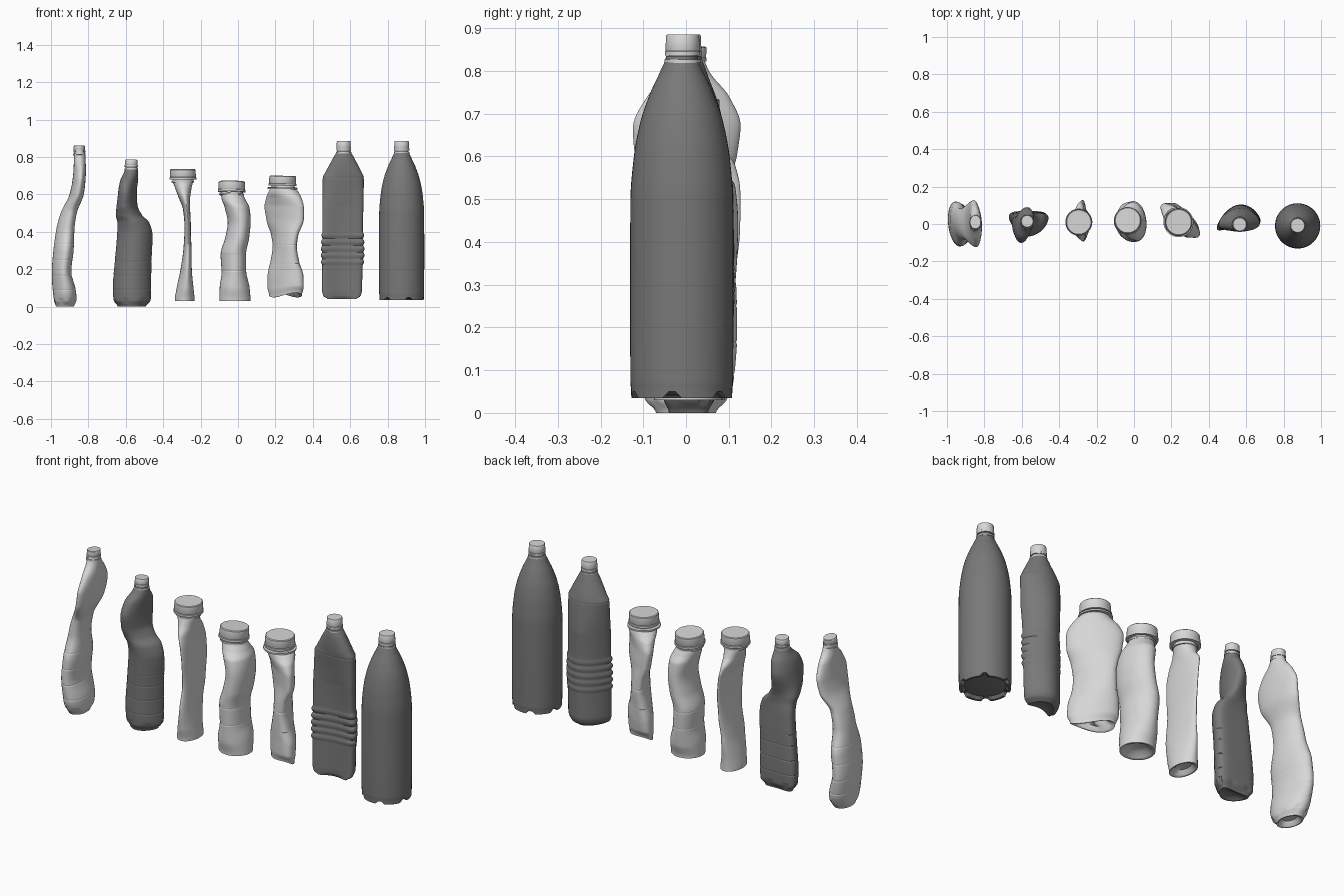
import bpy, bmesh, math
from mathutils import Matrix, Vector

SEG = 48


def material(name, v):
    m = bpy.data.materials.new(name)
    m.diffuse_color = (v, v, v, 1)
    return m


PALE = material("pale_plastic", 0.68)
DARK = material("dark_plastic", 0.19)


def finish(bm, name, mat):
    bmesh.ops.recalc_face_normals(bm, faces=bm.faces)
    me = bpy.data.meshes.new(name)
    bm.to_mesh(me)
    bm.free()
    me.materials.append(mat)
    ob = bpy.data.objects.new(name, me)
    bpy.context.collection.objects.link(ob)
    bpy.ops.object.select_all(action='DESELECT')
    ob.select_set(True)
    bpy.context.view_layer.objects.active = ob
    bpy.ops.object.shade_smooth_by_angle(angle=math.radians(35))
    return ob


def skin(bm, rings):
    """Bridge successive closed loops of points with quads."""
    loops = [[bm.verts.new(p) for p in r] for r in rings]
    for a, b in zip(loops, loops[1:]):
        for i in range(SEG):
            j = (i + 1) % SEG
            bm.faces.new((a[i], a[j], b[j], b[i]))
    return loops


def tangent(keys, i, c):
    """Monotone tangent, so the loft never overshoots its sections."""
    if i == 0 or i == len(keys) - 1:
        return 0
    p, k, n = keys[i - 1], keys[i], keys[i + 1]
    d0 = (k[c] - p[c]) / (k[0] - p[0])
    d1 = (n[c] - k[c]) / (n[0] - k[0])
    return 0 if d0 * d1 <= 0 else 2 * d0 * d1 / (d0 + d1)


def sample(keys, z):
    i = 0
    while i < len(keys) - 2 and z > keys[i + 1][0]:
        i += 1
    a, b = keys[i], keys[i + 1]
    h = b[0] - a[0]
    t = min(1, max(0, (z - a[0]) / h))
    out = []
    for c in range(1, 6):
        m0, m1 = tangent(keys, i, c) * h, tangent(keys, i + 1, c) * h
        out.append((2*t**3 - 3*t*t + 1) * a[c] + (t**3 - 2*t*t + t) * m0
                   + (3*t*t - 2*t**3) * b[c] + (t**3 - t*t) * m1)
    return out


def bottle(name, mat, keys, grooves=(), ribs=None, bend=0.0, feet=0.0, dents=False, arch=0.0,
           hollow=0.022):
    """Loft of sections: z, centre x, centre y, half x, half y, skew."""
    bm = bmesh.new()
    z0, z1 = keys[0][0], keys[-1][0]
    zs = {round(z0 + (z1 - z0) * k / 130, 4) for k in range(131)}
    for g in grooves:
        zs |= {round(g + d, 4) for d in (-0.005, 0, 0.005)}

    def ring(z, scale=1.0, lift=0.0):
        cx, cy, hx, hy, rho = sample(keys, z)
        s = scale
        s *= 0.982 if any(abs(z - g) < 0.0025 for g in grooves) else 1
        if ribs and ribs[0] < z < ribs[1]:
            s *= 0.975 + 0.07 * abs(math.sin(math.pi * ribs[2] * (z - ribs[0]) / (ribs[1] - ribs[0])))
        flex = bend * max(0, min(1, (z1 - z) / 0.3))
        pts = []
        for i in range(SEG):
            t = math.tau * i / SEG
            u, v = math.cos(t), math.sin(t + math.asin(rho))
            q = s * (0.95 if dents and z0 + 0.018 < z < z0 + 0.042 and i % 8 < 3 else 1)
            zz = z + lift + arch * v * v * max(0, 1 - (z - z0) / 0.12)
            if feet and scale > 0.85 and z < z0 + 0.001 and i % 8 < 6:
                zz -= feet
            pts.append((cx + hx * u * q, cy + hy * v * q + flex * (0.5 - u * u * q * q), zz))
        return pts

    # hollow underside, then the wall
    rings = [ring(z0, 0.12, hollow * 1.2), ring(z0, 0.55, hollow), ring(z0, 0.8, hollow * 0.2),
             ring(z0, 0.9)]
    loops = skin(bm, rings + [ring(z) for z in sorted(zs)])
    bm.faces.new(loops[0])
    bm.faces.new(loops[-1])
    return finish(bm, name, mat)


def cap(name, x, y, z0, z1, r, tilt=(0, 0), collar=0.0, oval=1.0):
    """Screw cap with a tamper ring and a collar on the neck below."""
    h = z1 - z0
    prof = [(r * 0.7, -0.03), (r * 0.78, -0.022)]
    if collar:
        prof += [(collar, -0.021), (collar, -0.013), (r * 0.8, -0.012)]
    prof += [(r * 0.8, -0.004), (r * 1.03, -0.004), (r * 1.03, h * 0.12), (r * 0.98, h * 0.15),
             (r, h * 0.2), (r * 0.97, h * 0.93), (r * 0.92, h)]
    bm = bmesh.new()
    rot = Matrix.Rotation(math.radians(tilt[0]), 3, 'X') @ Matrix.Rotation(math.radians(tilt[1]), 3, 'Y')
    rings = [[Vector((x, y, z0)) + rot @ Vector((q * math.cos(math.tau * i / SEG),
              oval * q * math.sin(math.tau * i / SEG), k)) for i in range(SEG)] for q, k in prof]
    loops = skin(bm, rings)
    bm.faces.new(loops[0])
    bm.faces.new(loops[-1])
    return finish(bm, name, PALE)


# tall pale bottle, crushed into a wave
bottle("tall_wavy_bottle", PALE, [
    (0.0, -0.925, 0, 0.048, 0.07, -0.1), (0.03, -0.924, 0, 0.06, 0.095, -0.1),
    (0.08, -0.928, 0, 0.062, 0.112, -0.15), (0.19, -0.943, 0, 0.052, 0.12, -0.22),
    (0.29, -0.934, 0, 0.054, 0.118, -0.22), (0.42, -0.922, 0.0, 0.048, 0.085, -0.25),
    (0.5, -0.905, 0, 0.043, 0.083, -0.25), (0.6, -0.863, 0.0, 0.038, 0.119, -0.2),
    (0.67, -0.851, 0.002, 0.035, 0.126, -0.2), (0.74, -0.846, 0.005, 0.033, 0.096, -0.15),
    (0.8, -0.846, 0.008, 0.03, 0.046, 0), (0.835, -0.848, 0.008, 0.028, 0.034, 0)],
    grooves=(0.09, 0.165, 0.25, 0.335), dents=True)
cap("tall_wavy_cap", -0.848, 0.008, 0.83, 0.86, 0.031, (-5, 0), 0.033, 1.25)

# dark twisted bottle
bottle("twisted_bottle", DARK, [
    (0.0, -0.568, 0.02, 0.075, 0.045, 0.0), (0.035, -0.566, 0.022, 0.1, 0.06, 0.0),
    (0.1, -0.567, 0.022, 0.102, 0.062, 0.0), (0.25, -0.56, 0.02, 0.098, 0.06, 0.0),
    (0.39, -0.552, 0.015, 0.094, 0.06, 0.0), (0.45, -0.56, 0.01, 0.085, 0.062, 0.1),
    (0.49, -0.583, 0.005, 0.07, 0.066, 0.2), (0.54, -0.593, 0.0, 0.056, 0.08, 0.3),
    (0.61, -0.591, 0.0, 0.05, 0.095, 0.3), (0.67, -0.583, 0.003, 0.048, 0.08, 0.3),
    (0.72, -0.572, 0.01, 0.037, 0.043, 0.1), (0.75, -0.57, 0.012, 0.031, 0.031, 0)],
    grooves=(0.09, 0.165, 0.24, 0.3), bend=-0.03, dents=True, hollow=0.01)
cap("twisted_cap", -0.571, 0.013, 0.752, 0.785, 0.034, (-3, 0), 0.037)

# flattened pale bottle, seen edge on
bottle("flat_bottle", PALE, [
    (0.03, -0.285, 0.01, 0.053, 0.08, 0), (0.1, -0.283, 0.005, 0.045, 0.088, -0.1),
    (0.2, -0.277, 0.005, 0.03, 0.098, -0.2), (0.32, -0.27, 0.018, 0.021, 0.098, -0.15),
    (0.42, -0.269, 0.02, 0.017, 0.106, -0.15), (0.52, -0.275, 0.018, 0.019, 0.109, -0.15),
    (0.58, -0.286, 0.015, 0.03, 0.1, -0.1), (0.63, -0.292, 0.01, 0.043, 0.07, 0),
    (0.68, -0.295, 0.01, 0.055, 0.055, 0)])
cap("flat_bottle_cap", -0.295, 0.01, 0.685, 0.735, 0.07, (0, 0), 0.06)

# bent pale bottle
bottle("bent_bottle", PALE, [
    (0.03, -0.016, 0.005, 0.083, 0.08, 0), (0.1, -0.018, 0.008, 0.08, 0.095, 0),
    (0.19, -0.022, 0.01, 0.066, 0.1, -0.1), (0.28, -0.025, 0.01, 0.068, 0.104, -0.15),
    (0.37, -0.004, 0.012, 0.064, 0.108, -0.15), (0.45, 0.006, 0.015, 0.061, 0.107, -0.15),
    (0.53, -0.005, 0.015, 0.066, 0.1, -0.1), (0.57, -0.022, 0.015, 0.064, 0.075, 0),
    (0.61, -0.033, 0.015, 0.058, 0.058, 0)], grooves=(0.19, 0.28))
cap("bent_bottle_cap", -0.034, 0.016, 0.617, 0.67, 0.072, (-4, 1), 0.066)

# pale bottle squashed along a diagonal
bottle("squashed_bottle", PALE, [
    (0.05, 0.254, 0.01, 0.088, 0.07, -0.65), (0.1, 0.254, 0.012, 0.097, 0.085, -0.65),
    (0.16, 0.254, 0.015, 0.096, 0.088, -0.62), (0.25, 0.25, 0.018, 0.075, 0.09, -0.6),
    (0.32, 0.25, 0.02, 0.065, 0.093, -0.62), (0.38, 0.25, 0.02, 0.072, 0.093, -0.7),
    (0.46, 0.252, 0.02, 0.099, 0.092, -0.76), (0.53, 0.247, 0.018, 0.105, 0.092, -0.76),
    (0.58, 0.245, 0.014, 0.095, 0.085, -0.6), (0.61, 0.243, 0.012, 0.082, 0.072, -0.3),
    (0.65, 0.24, 0.01, 0.06, 0.06, 0)], grooves=(0.23, 0.33), arch=0.025)
cap("squashed_bottle_cap", 0.238, 0.01, 0.65, 0.7, 0.073, (0, 1), 0.08)

# dark ribbed bottle, folded to a crescent
bottle("ribbed_bottle", DARK, [
    (0.04, 0.556, 0.015, 0.075, 0.035, 0.3), (0.055, 0.556, 0.02, 0.098, 0.05, 0.3),
    (0.09, 0.556, 0.024, 0.107, 0.057, 0.3), (0.2, 0.558, 0.024, 0.108, 0.057, 0.3),
    (0.3, 0.56, 0.024, 0.112, 0.057, 0.3), (0.42, 0.56, 0.022, 0.108, 0.057, 0.25),
    (0.6, 0.562, 0.018, 0.11, 0.06, 0.1), (0.69, 0.563, 0.013, 0.11, 0.06, 0.05),
    (0.72, 0.564, 0.01, 0.096, 0.058, 0), (0.8, 0.565, 0.001, 0.054, 0.044, 0),
    (0.835, 0.565, 0.0, 0.036, 0.036, 0)], grooves=(0.69,), ribs=(0.22, 0.4, 5), bend=0.045,
    hollow=0.004)
cap("ribbed_bottle_cap", 0.565, -0.002, 0.84, 0.885, 0.038, (0, 0), 0.041)

# intact dark bottle standing on feet
X, Y = 0.875, -0.01
bottle("intact_bottle", DARK, [(z, X, Y, r, r, 0) for z, r in (
    (0.05, 0.118), (0.07, 0.12), (0.3, 0.121), (0.5, 0.12), (0.6, 0.112), (0.68, 0.097),
    (0.75, 0.073), (0.8, 0.05), (0.835, 0.037))], feet=0.015, hollow=-0.008)
cap("intact_bottle_cap", X, Y + 0.002, 0.84, 0.885, 0.04, (0, 0), 0.042)
